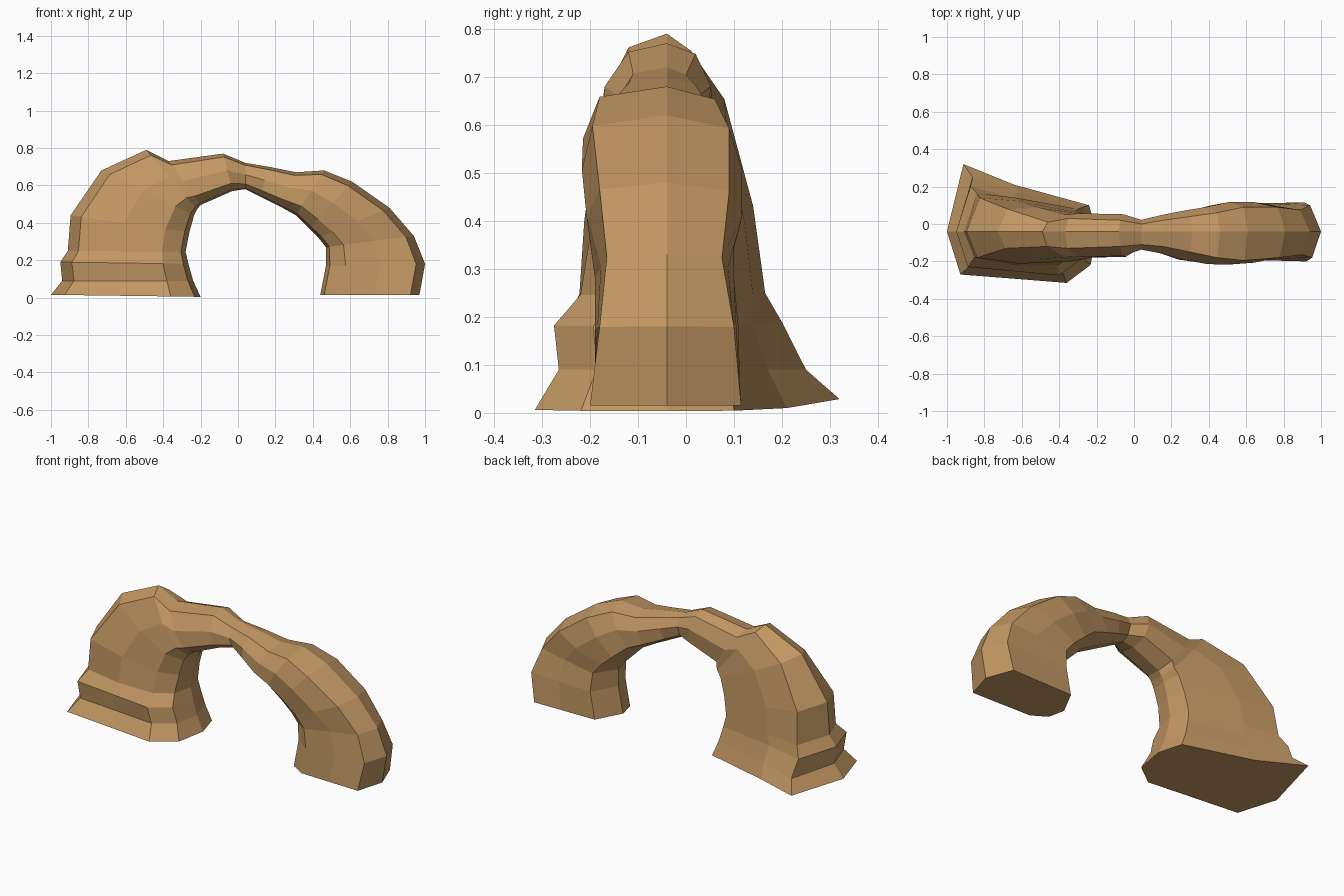
import bpy, bmesh
from mathutils import Vector

# Each section along the arch: outer (x, z), inner (x, z),
# then front y at outer/inner corner, back y at outer/inner corner
SECTIONS = [
    (-1.00, .015, -.20, .004, -.27, -.315, .32, .10),
    (-.94, .09, -.24, .09, -.22, -.265, .25, .09),
    (-.95, .19, -.265, .18, -.23, -.275, .20, .08),
    (-.91, .25, -.28, .245, -.18, -.22, .165, .07),
    (-.895, .44, -.26, .35, -.18, -.20, .14, .06),
    (-.73, .68, -.235, .44, -.13, -.20, .08, .05),
    (-.49, .79, -.22, .47, -.12, -.19, .01, .045),
    (-.37, .73, -.20, .495, -.13, -.18, .03, .04),
    (-.08, .77, -.03, .57, -.12, -.175, .02, .04),
    (.04, .72, .04, .58, -.11, -.12, .0, .0),
    (.16, .70, .12, .54, -.12, -.15, .02, .03),
    (.31, .67, .22, .49, -.15, -.19, .04, .06),
    (.46, .68, .31, .44, -.18, -.205, .06, .08),
    (.61, .62, .38, .37, -.195, -.195, .09, .10),
    (.81, .48, .43, .32, -.18, -.19, .09, .10),
    (.94, .33, .47, .27, -.165, -.19, .075, .10),
    (1.00, .18, .47, .17, -.18, -.19, .10, .11),
    (.97, .015, .44, .015, -.20, -.19, .115, .11),
]
RIDGE_Y = -.04
SIDES = 9


def section(bm, data, bulge, back_t):
    """Nine-sided ring: ridge outside and inside, bulging flanks, chamfered inner front."""
    ox, oz, ix, iz, fo, fi, bo, bi = data
    near = fi * .65 + RIDGE_Y * .35
    spots = [(0, RIDGE_Y), (.09, fo), (.45, (fo + fi) / 2 - bulge), (.80, fi), (.96, near),
             (1, RIDGE_Y), (back_t, bi), (.45, (bo + bi) / 2 + bulge), (.11, bo)]
    outer, inner = Vector((ox, 0, oz)), Vector((ix, 0, iz))
    return [bm.verts.new(outer.lerp(inner, t) + Vector((0, y, 0))) for t, y in spots]


# Loft the sections into one rock body
bm = bmesh.new()
last = len(SECTIONS) - 1
rings = [section(bm, s, .022 if 2 < i < last - 2 else 0, .95 if i < 7 else .85)
         for i, s in enumerate(SECTIONS)]
for a, b in zip(rings, rings[1:]):
    for k in range(SIDES):
        n = (k + 1) % SIDES
        bm.faces.new((a[k], a[n], b[n], b[k]))

# The back corner of the wide foot lifts slightly off the ground
rings[0][-1].co.z += .015

# Undersides of both feet
bm.faces.new(rings[0])
bm.faces.new(rings[-1])
bmesh.ops.recalc_face_normals(bm, faces=bm.faces)

mesh = bpy.data.meshes.new("rock_arch")
bm.to_mesh(mesh)
bm.free()
arch = bpy.data.objects.new("rock_arch", mesh)
bpy.context.collection.objects.link(arch)

# Sandstone colour
stone = bpy.data.materials.new("sandstone")
stone.diffuse_color = (.54, .31, .125, 1)
mesh.materials.append(stone)
